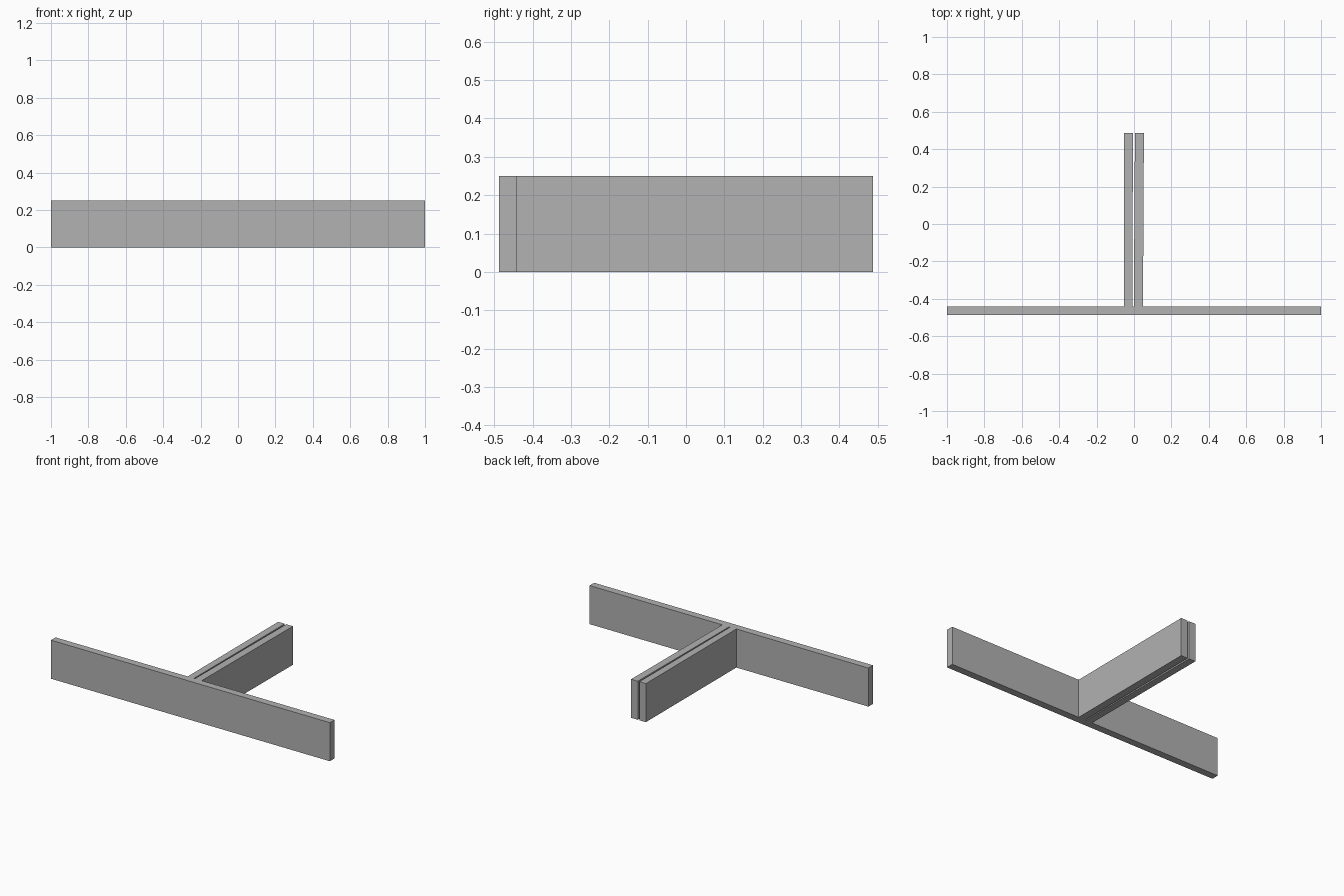
import bpy
import bmesh

cube = bpy.data.objects.get("Cube")
if cube:
    bpy.data.objects.remove(cube, do_unlink=True)

HEIGHT = 0.25
FRONT, JOINT, BACK = -0.487, -0.44, 0.487

grey = bpy.data.materials.new("plain grey")
grey.use_nodes = True
colour = (0.445, 0.445, 0.445, 1)
grey.diffuse_color = colour
grey.node_tree.nodes["Principled BSDF"].inputs["Base Color"].default_value = colour


def board(name, front_x, back_x, y0, y1):
    """Upright board whose footprint runs from y0 to y1."""
    bm = bmesh.new()
    outline = [(front_x[0], y0), (front_x[1], y0), (back_x[1], y1), (back_x[0], y1)]
    base = bm.faces.new([bm.verts.new((x, y, 0)) for x, y in outline])
    top = bmesh.ops.extrude_face_region(bm, geom=[base])["geom"]
    verts = [v for v in top if isinstance(v, bmesh.types.BMVert)]
    bmesh.ops.translate(bm, verts=verts, vec=(0, 0, HEIGHT))
    bmesh.ops.recalc_face_normals(bm, faces=bm.faces)
    mesh = bpy.data.meshes.new(name)
    bm.to_mesh(mesh)
    bm.free()
    mesh.materials.append(grey)
    obj = bpy.data.objects.new(name, mesh)
    bpy.context.collection.objects.link(obj)


# Long board across the front
board("front_board", (-1, 1), (-1, 1), FRONT, JOINT)

# Pair of boards behind it, split by a narrow gap that opens towards the back
board("right_rear_board", (-0.053, -0.008), (-0.053, -0.006), JOINT, BACK)
board("left_rear_board", (-0.001, 0.048), (0.005, 0.053), JOINT, BACK)
